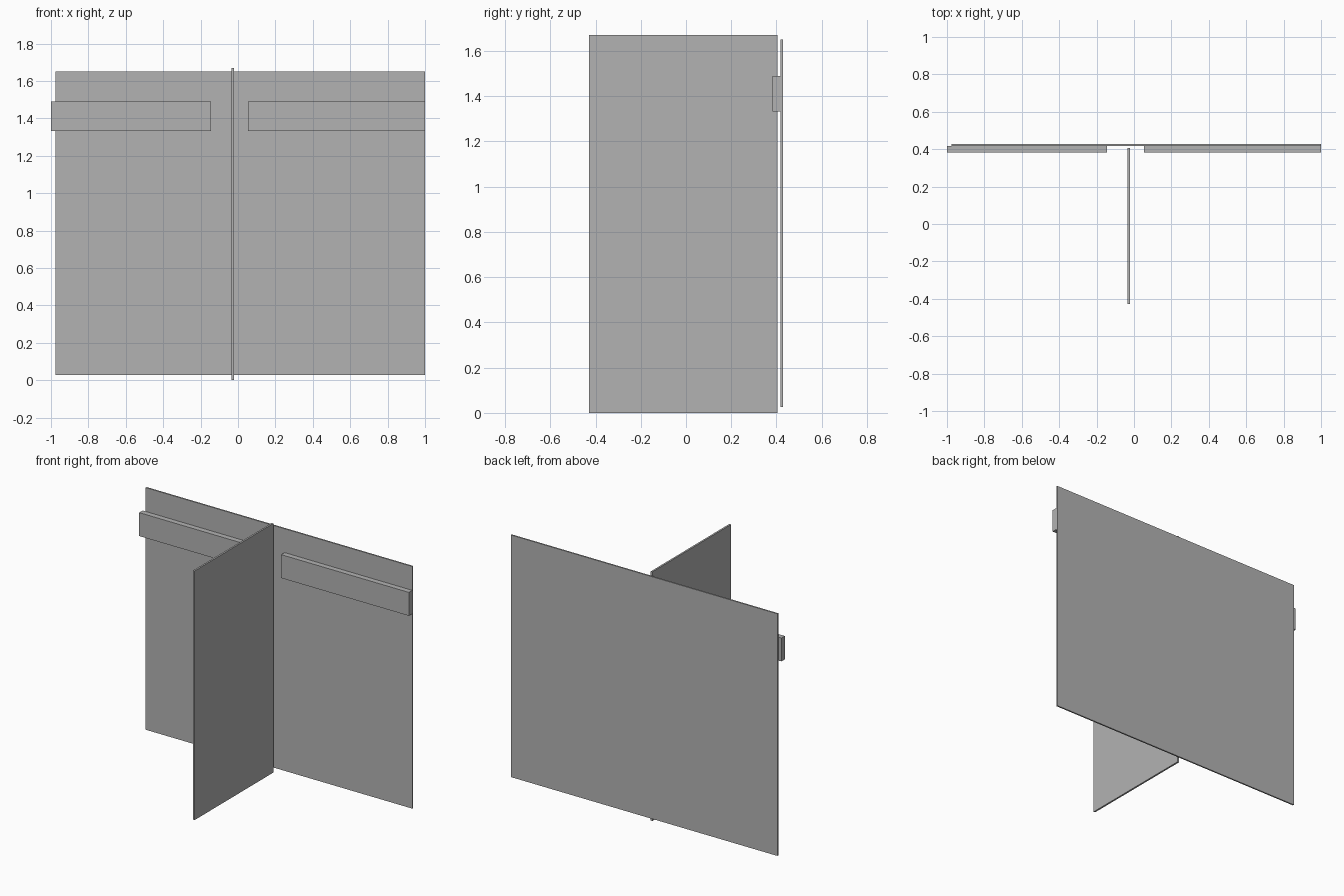
import bpy

cube = bpy.data.objects.get("Cube")
if cube:
    bpy.data.objects.remove(cube, do_unlink=True)

# Single grey finish
grey = bpy.data.materials.new("plain_grey")
grey.use_nodes = True
colour = (0.45, 0.45, 0.45, 1.0)
grey.diffuse_color = colour
grey.node_tree.nodes["Principled BSDF"].inputs["Base Color"].default_value = colour


def box(name, x, y, z):
    """Axis-aligned board spanning the given (low, high) ranges."""
    spans = (x, y, z)
    bpy.ops.mesh.primitive_cube_add(size=1, location=[(a + b) / 2 for a, b in spans])
    obj = bpy.context.object
    obj.name = obj.data.name = name
    obj.scale = [b - a for a, b in spans]
    bpy.ops.object.transform_apply(location=False, rotation=False, scale=True)
    obj.data.materials.append(grey)
    return obj


# Wide upright back panel, raised slightly off the ground
box("back_panel", (-0.977, 1.0), (0.418, 0.428), (0.027, 1.65))

# Thin divider standing at right angles in front of the panel
box("divider_panel", (-0.034, -0.022), (-0.428, 0.405), (0.0, 1.67))

# Rails on the panel's front, one either side of the divider
for name, span in (("right_rail", (-1.0, -0.145)), ("left_rail", (0.053, 1.0))):
    box(name, span, (0.382, 0.418), (1.333, 1.49))
